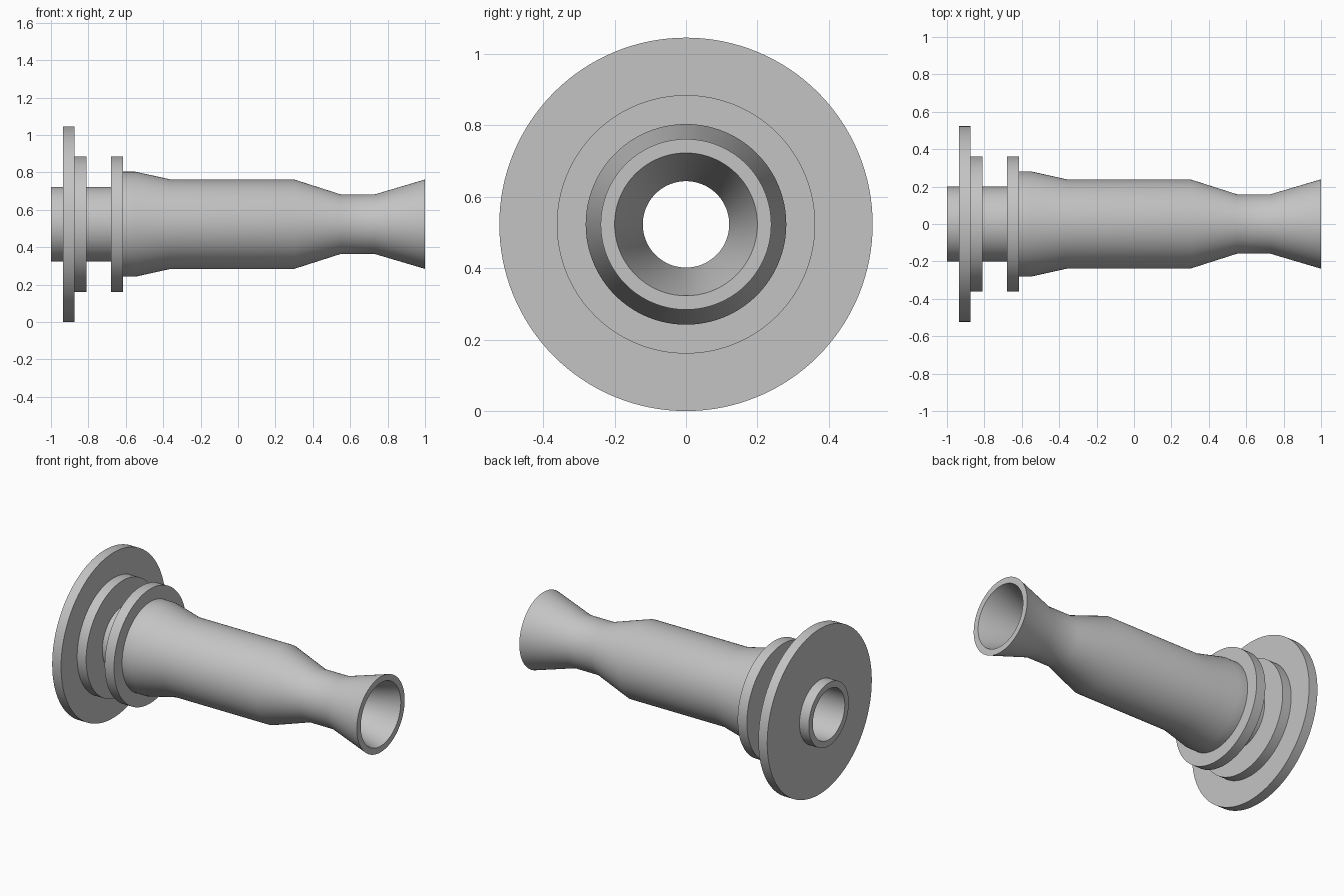
import bpy, bmesh, math
from mathutils import Vector

cube = bpy.data.objects.get("Cube")
if cube:
    bpy.data.objects.remove(cube, do_unlink=True)

AXIS_Z = 0.523
SEGMENTS = 128

# Plain grey metal
grey = bpy.data.materials.new("plain_grey")
grey.use_nodes = True
colour = (0.55, 0.55, 0.55, 1)
grey.diffuse_color = colour
grey.node_tree.nodes["Principled BSDF"].inputs["Base Color"].default_value = colour


def lathe(name, profile):
    """Turn a closed (x, radius) profile about the long axis."""
    bm = bmesh.new()
    verts = [bm.verts.new((x, 0, r)) for x, r in profile]
    edges = [bm.edges.new((verts[i - 1], verts[i])) for i in range(len(verts))]
    bmesh.ops.spin(bm, geom=verts + edges, cent=(0, 0, 0), axis=(1, 0, 0),
                   angle=math.tau, steps=SEGMENTS, use_merge=True)
    bmesh.ops.remove_doubles(bm, verts=bm.verts[:], dist=1e-5)
    bmesh.ops.recalc_face_normals(bm, faces=bm.faces[:])
    bmesh.ops.translate(bm, verts=bm.verts[:], vec=Vector((0, 0, AXIS_Z)))
    mesh = bpy.data.meshes.new(name)
    bm.to_mesh(mesh)
    bm.free()
    mesh.materials.append(grey)
    obj = bpy.data.objects.new(name, mesh)
    bpy.context.collection.objects.link(obj)
    bpy.ops.object.select_all(action="DESELECT")
    obj.select_set(True)
    bpy.context.view_layer.objects.active = obj
    bpy.ops.object.shade_smooth_by_angle(angle=math.radians(30))
    return obj


# Inlet pipe with its wide mounting disc and stepped collar
inlet = [(-1, 0.2), (-0.935, 0.2), (-0.935, 0.523), (-0.873, 0.523),
         (-0.873, 0.362), (-0.81, 0.362), (-0.81, 0.2), (-0.68, 0.2)]
# Front collar
collar = [(-0.68, 0.362), (-0.615, 0.362)]
# Tapered barrel, narrow throat and flared mouth
barrel = [(-0.615, 0.281), (-0.55, 0.281), (-0.36, 0.239), (0.3, 0.239),
          (0.55, 0.159), (0.73, 0.159), (1, 0.239)]
# Through bore, from the mouth back to the inlet
bore = [(1, 0.2), (0.73, 0.121), (0.55, 0.121), (0.3, 0.2), (-0.36, 0.2),
        (-0.55, 0.241), (-0.64, 0.241), (-0.64, 0.16), (-1, 0.16)]

lathe("flanged_nozzle", inlet + collar + barrel + bore)
